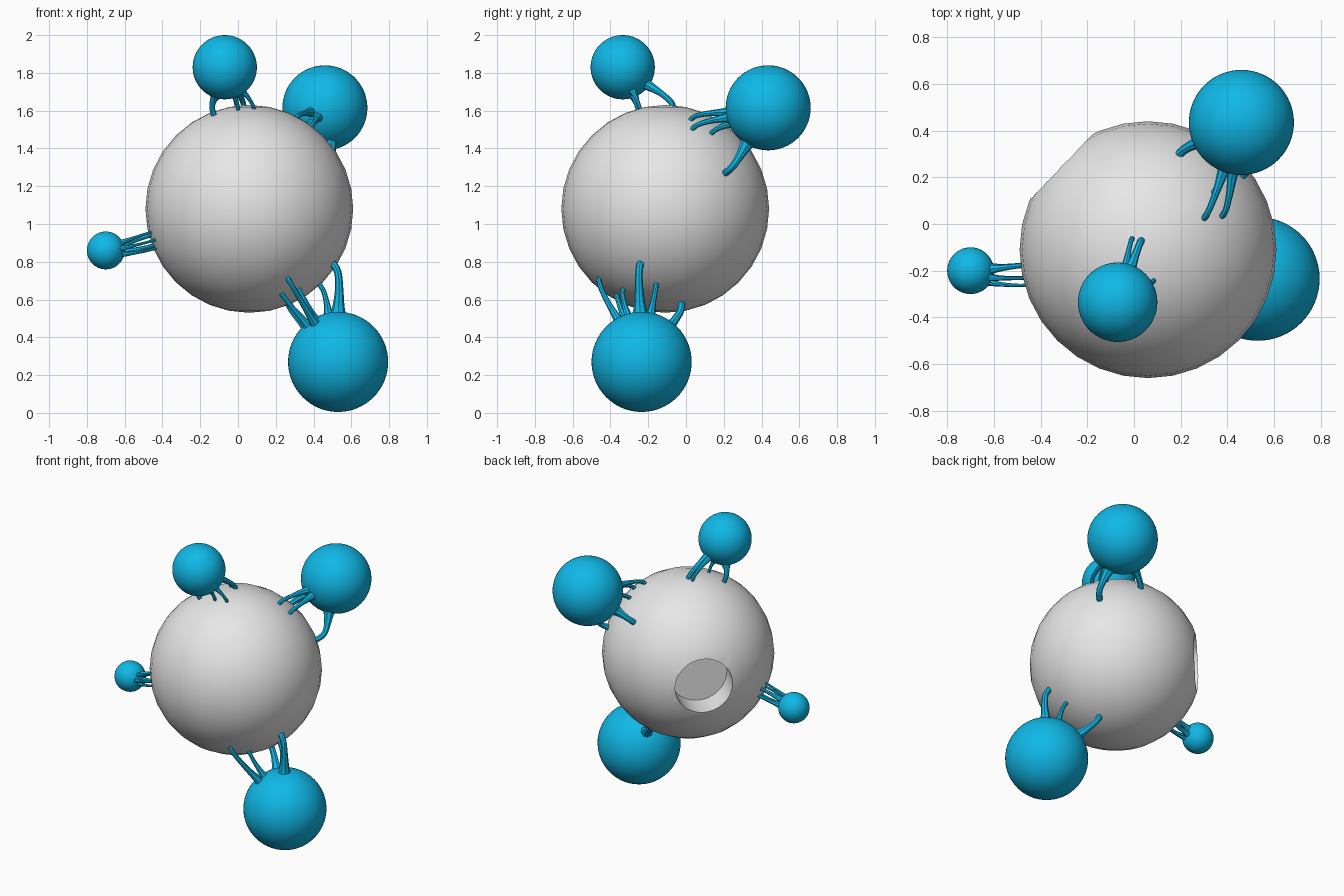
import bpy, math
from mathutils import Vector

if "Cube" in bpy.data.objects:
    bpy.data.objects.remove(bpy.data.objects["Cube"])


def material(name, rgb):
    m = bpy.data.materials.new(name)
    m.diffuse_color = (*rgb, 1)
    m.use_nodes = True
    m.node_tree.nodes["Principled BSDF"].inputs["Base Color"].default_value = m.diffuse_color
    return m


GREY = material("light grey", (0.8, 0.8, 0.8))
BLUE = material("bright blue", (0.005, 0.48, 0.8))


def select(ob):
    bpy.ops.object.select_all(action='DESELECT')
    bpy.context.view_layer.objects.active = ob
    ob.select_set(True)


def finish(name, mat):
    ob = bpy.context.object
    ob.name = name
    ob.data.materials.clear()
    ob.data.materials.append(mat)
    bpy.ops.object.shade_smooth_by_angle(angle=math.radians(35))
    return ob


def ball(name, centre, r, mat, seg):
    bpy.ops.mesh.primitive_uv_sphere_add(segments=seg, ring_count=seg // 2, radius=r, location=centre)
    return finish(name, mat)


# Large grey body with a round flat-bottomed pocket at the back left
C = Vector((0.06, -0.11, 1.08))
R = 0.55
body = ball("body", C, R, GREY, 32)
axis = Vector((-0.72, 0.69, 0)).normalized()
bpy.ops.mesh.primitive_cylinder_add(vertices=48, radius=0.187, depth=0.5, location=C + axis * 0.575)
cutter = finish("pocket_cutter", GREY)
cutter.rotation_euler = axis.to_track_quat('Z', 'Y').to_euler()
cutter.hide_render = True
mod = body.modifiers.new("pocket", 'BOOLEAN')
mod.operation = 'DIFFERENCE'
mod.object = cutter
mod.solver = 'EXACT'
select(body)
bpy.ops.object.modifier_apply(modifier="pocket")
bpy.data.objects.remove(cutter)
bpy.ops.object.shade_smooth_by_angle(angle=math.radians(35))


# Tapered gooey strands: wide at the blue ball, narrow waist, small foot on the body
def strands(name, centre, r, tips, width, spread=0):
    cu = bpy.data.curves.new(name, 'CURVE')
    cu.dimensions = '3D'
    cu.bevel_depth = 1
    cu.bevel_resolution = 2
    cu.use_fill_caps = True
    c = Vector(centre)
    inward = (C - c).normalized()
    for i, tip in enumerate(tips):
        t = Vector(tip)
        d = (t - c).normalized()
        d = (d + (d - inward) * spread).normalized()
        base = c + d * r
        mid = (base + t) / 2
        mid += (mid - C).normalized() * 0.01
        foot = C + (t - C).normalized() * (R - 0.01)
        k = width * (1.4 if i < 2 else 0.95)
        sp = cu.splines.new('NURBS')
        sp.points.add(4)
        path = [c + d * r * 0.85, base, mid, t, foot]
        for p, co, w in zip(sp.points, path, (2, 1.4, 0.85, 0.75, 0.8)):
            p.co = (*co, 1)
            p.radius = w * k
        sp.use_endpoint_u = True
        sp.order_u = 3
        sp.resolution_u = 5
    ob = bpy.data.objects.new(name, cu)
    bpy.context.collection.objects.link(ob)
    select(ob)
    bpy.ops.object.convert(target='MESH')
    finish(name, BLUE)


def satellite(name, centre, r, tips, width, spread=0):
    ball(name + "_ball", centre, r, BLUE, 64)
    strands(name + "_strands", centre, r, tips, width, spread)


# Blue balls; the first two strands of each are the thick ones
satellite("top", (-0.07, -0.335, 1.83), 0.17, [
    (-0.14, -0.25, 1.61), (0.03, -0.07, 1.64), (-0.01, -0.06, 1.64),
    (0.085, -0.245, 1.62), (0, -0.26, 1.62)], 0.014)
satellite("back_right", (0.46, 0.435, 1.615), 0.225, [
    (0.5, 0.24, 1.29), (0.2, 0.31, 1.42), (0.31, 0.03, 1.57),
    (0.39, 0.04, 1.52), (0.35, 0.14, 1.49)], 0.018)
satellite("bottom", (0.53, -0.235, 0.27), 0.265, [
    (0.53, -0.25, 0.77), (0.28, -0.02, 0.55), (0.27, -0.47, 0.7),
    (0.45, -0.16, 0.66), (0.33, -0.34, 0.64), (0.23, -0.37, 0.63)], 0.018)

# Small left ball: a ring of thin strands
ring = [(-0.46, -0.215 + 0.05 * math.cos(a), 0.91 + 0.05 * math.sin(a))
        for a in (math.tau * i / 5 - 0.6 for i in range(5))]
satellite("left", (-0.7, -0.2, 0.86), 0.1, ring, 0.01, 0.9)
